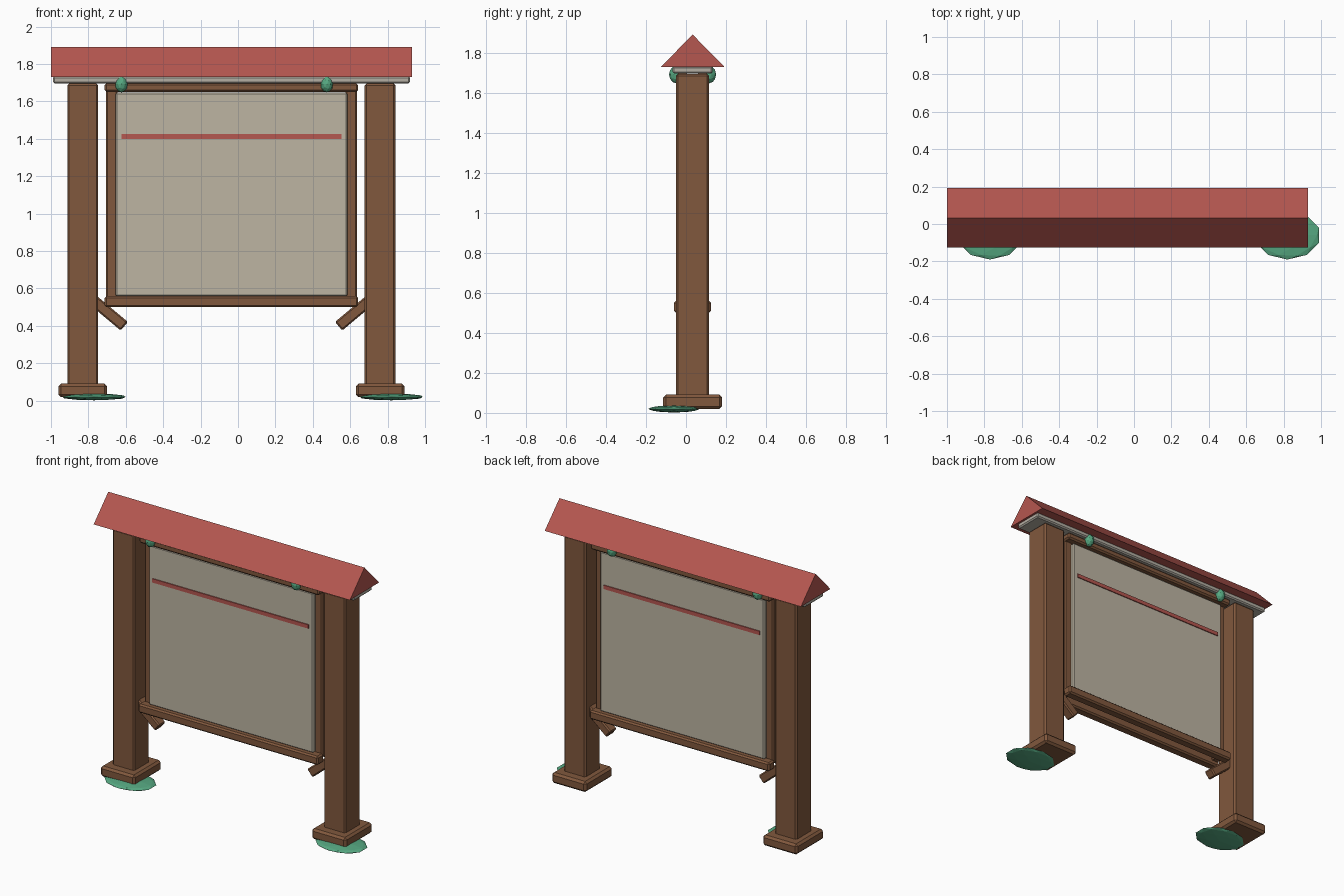
import bpy, bmesh
from math import radians
from mathutils import Matrix

cube = bpy.data.objects.get("Cube")
if cube:
    bpy.data.objects.remove(cube, do_unlink=True)

MID_X, MID_Y = -0.035, 0.033


def material(name, rgb):
    m = bpy.data.materials.new(name)
    m.use_nodes = True
    m.diffuse_color = (*rgb, 1)
    m.node_tree.nodes["Principled BSDF"].inputs["Base Color"].default_value = (*rgb, 1)
    return m


wood = material("brown wood", (0.22, 0.098, 0.047))
paper = material("beige board", (0.51, 0.46, 0.365))
trim = material("grey trim", (0.46, 0.43, 0.37))
red = material("red roof", (0.46, 0.095, 0.08))
green = material("leaf green", (0.095, 0.40, 0.225))


def finish(name, bm, mat):
    bmesh.ops.recalc_face_normals(bm, faces=bm.faces[:])
    mesh = bpy.data.meshes.new(name)
    bm.to_mesh(mesh)
    bm.free()
    mesh.materials.append(mat)
    obj = bpy.data.objects.new(name, mesh)
    bpy.context.collection.objects.link(obj)
    return obj


def box(name, center, size, mat, chamfer=0.0, tilt=0.0):
    """Chamfered box, optionally tilted about the depth axis."""
    bm = bmesh.new()
    bmesh.ops.create_cube(bm, size=1, matrix=Matrix.Diagonal((*size, 1)))
    if chamfer:
        bmesh.ops.bevel(bm, geom=bm.edges[:], offset=chamfer, segments=1,
                        affect='EDGES', profile=0.5)
    obj = finish(name, bm, mat)
    obj.location = center
    obj.rotation_euler.y = tilt
    return obj


def blob(name, center, radii, mat):
    """Low-poly leaf clump."""
    bm = bmesh.new()
    bmesh.ops.create_icosphere(bm, subdivisions=2, radius=1,
                               matrix=Matrix.Diagonal((*radii, 1)))
    obj = finish(name, bm, mat)
    obj.location = center
    return obj


# Gable roof: triangular profile extruded along the width
bm = bmesh.new()
profile = [(-0.125, 1.73), (0.192, 1.73), (MID_Y, 1.892)]
end = bm.faces.new([bm.verts.new((-1.0, y, z)) for y, z in profile])
new = bmesh.ops.extrude_face_region(bm, geom=[end])["geom"]
bmesh.ops.translate(bm, vec=(1.93, 0, 0),
                    verts=[v for v in new if isinstance(v, bmesh.types.BMVert)])
bmesh.ops.holes_fill(bm, edges=[e for e in bm.edges if e.is_boundary])
finish("roof", bm, red)

# Slab under the roof
box("roof_slab", (MID_X, MID_Y, 1.715), (1.91, 0.20, 0.036), trim, 0.008)

# Posts, feet, braces and ground leaves on each side
for side, s in (("right", -1), ("left", 1)):
    x = MID_X + s * 0.795
    box(side + "_post", (x, MID_Y, 0.875), (0.165, 0.165, 1.64), wood, 0.01)
    box(side + "_foot", (x, MID_Y, 0.055), (0.26, 0.295, 0.072), wood, 0.014)
    box(side + "_brace", (MID_X + s * 0.665, MID_Y, 0.475),
        (0.24, 0.07, 0.06), wood, 0.008, radians(-40 * s))
    blob(side + "_ground_leaves", (x + 0.06, -0.06, 0.02), (0.177, 0.13, 0.018), green)
    box(side + "_stile", (MID_X + s * 0.64, MID_Y, 1.10), (0.06, 0.07, 1.14), wood, 0.008)

# Notice panel
box("panel", (MID_X, MID_Y, 1.102), (1.24, 0.12, 1.09), paper, 0.008)

# Rails, stripes and leaf clumps on both faces
for face, s in (("front", -1), ("back", 1)):
    box(face + "_bottom_rail", (MID_X, MID_Y + s * 0.06, 0.53),
        (1.355, 0.065, 0.06), wood, 0.01)
    box(face + "_top_rail", (MID_X, MID_Y + s * 0.05, 1.674),
        (1.355, 0.065, 0.045), wood, 0.01)
    box(face + "_stripe", (MID_X, MID_Y + s * 0.062, 1.413), (1.175, 0.009, 0.026), red)
    for side, x in (("right", -0.623), ("left", 0.475)):
        blob(f"{face}_{side}_leaf_clump", (x, MID_Y + s * 0.083, 1.692),
             (0.034, 0.035, 0.044), green)
